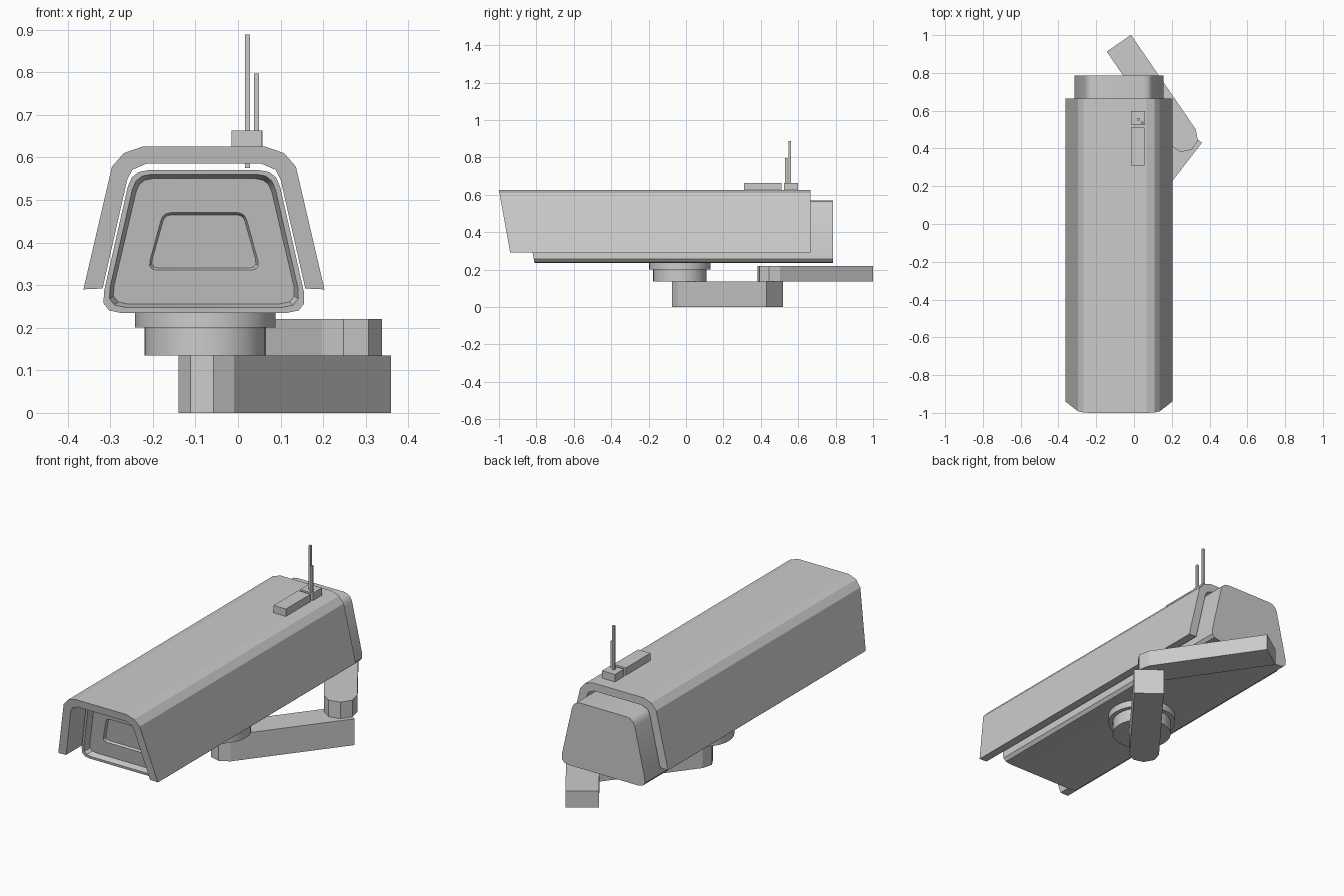
import bpy, bmesh, math
from mathutils import Vector

if "Cube" in bpy.data.objects:
    bpy.data.objects.remove(bpy.data.objects["Cube"])

CX = -0.08      # centre line of the camera housing
SLANT = 0.18    # forward lean of the front faces


def finish(name, bm, smooth=False):
    bmesh.ops.recalc_face_normals(bm, faces=bm.faces)
    me = bpy.data.meshes.new(name)
    bm.to_mesh(me)
    bm.free()
    ob = bpy.data.objects.new(name, me)
    bpy.context.collection.objects.link(ob)
    if smooth:
        bpy.ops.object.select_all(action='DESELECT')
        ob.select_set(True)
        bpy.context.view_layer.objects.active = ob
        bpy.ops.object.shade_smooth_by_angle(angle=math.radians(35))
    return ob


def loft(name, rings, smooth=False):
    """Join equal-length rings of points and cap both ends."""
    bm = bmesh.new()
    vs = [[bm.verts.new(p) for p in r] for r in rings]
    n = len(vs[0])
    for a, b in zip(vs, vs[1:]):
        for i in range(n):
            j = (i + 1) % n
            bm.faces.new((a[i], a[j], b[j], b[i]))
    bm.faces.new(vs[0])
    bm.faces.new(vs[-1])
    return finish(name, bm, smooth)


def box(name, x0, x1, y0, y1, z0, z1):
    quad = [(x0, y0), (x1, y0), (x1, y1), (x0, y1)]
    return loft(name, [[(x, y, z) for x, y in quad] for z in (z0, z1)])


def trapezoid(bottom, top, z0, z1, rb, rt, n=3):
    """Trapezoid outline with rounded corners, as (x, z) points."""
    c = [Vector(p) for p in ((CX - bottom, z0), (CX + bottom, z0),
                             (CX + top, z1), (CX - top, z1))]
    pts = []
    for i, p in enumerate(c):
        r = rb if i < 2 else rt
        a = p + (c[i - 1] - p).normalized() * r
        b = p + (c[(i + 1) % 4] - p).normalized() * r
        for k in range(n + 1):
            t = k / n
            pts.append(a * (1 - t) ** 2 + p * 2 * t * (1 - t) + b * t * t)
    return pts


def slanted(pts, y):
    return [(p[0], y - SLANT * (p[1] - 0.29), p[1]) for p in pts]


# Housing with recessed front and window
outer = trapezoid(0.246, 0.170, 0.235, 0.570, 0.05, 0.04)
rim = trapezoid(0.231, 0.160, 0.248, 0.560, 0.046, 0.036)
face = trapezoid(0.221, 0.152, 0.256, 0.550, 0.042, 0.032)
win = trapezoid(0.133, 0.096, 0.335, 0.470, 0.024, 0.018)
glass = trapezoid(0.127, 0.092, 0.340, 0.465, 0.022, 0.016)
loft("housing", [
    [(p[0], 0.785, p[1]) for p in outer],
    slanted(outer, -0.82), slanted(rim, -0.82),
    slanted(face, -0.785), slanted(win, -0.785), slanted(glass, -0.772),
], smooth=True)

# Sun hood: open shell around the top and sides
half_out = [(0.283, 0.29), (0.216, 0.578), (0.188, 0.610), (0.145, 0.625)]
half_in = [(0.238, 0.292), (0.180, 0.548), (0.168, 0.571), (0.135, 0.585)]


def mirror(half):
    return ([(CX - x, z) for x, z in half]
            + [(CX + x, z) for x, z in reversed(half)])


section = mirror(half_out) + mirror(half_in)[::-1]
bm = bmesh.new()
front = [bm.verts.new(p) for p in slanted(section, -0.94)]
back = [bm.verts.new((x, 0.665, z)) for x, z in section]
n = len(section)
for i in range(n):
    j = (i + 1) % n
    bm.faces.new((front[i], front[j], back[j], back[i]))
for ring in (front, back):
    for i in range(n // 2 - 1):
        bm.faces.new((ring[i], ring[i + 1], ring[n - 2 - i], ring[n - 1 - i]))
finish("sun_hood", bm)


# Swivel discs under the housing
def disc(name, r, z0, z1, n=32):
    a = [2 * math.pi * i / n for i in range(n)]
    loft(name, [[(-0.077 + r * math.cos(t), -0.033 + r * math.sin(t), z)
                 for t in a] for z in (z0, z1)], smooth=True)


disc("swivel_top", 0.165, 0.20, 0.24)
disc("swivel_base", 0.143, 0.135, 0.20)


# Bracket arms: faceted round end at the pivot, square at the far end
def arm(name, pivot, end, r, z0, z1):
    p, e = Vector(pivot), Vector(end)
    d = (e - p).normalized()
    s = Vector((-d.y, d.x))
    pts = [e - s * r, e + s * r]
    for k in range(5):
        t = math.pi * k / 4
        pts.append(p + s * r * math.cos(t) - d * r * math.sin(t))
    loft(name, [[(q.x, q.y, z) for q in pts] for z in (z0, z1)])


arm("lower_arm", (-0.067, -0.002), (0.302, 0.475), 0.073, 0.0, 0.135)
arm("upper_arm", (0.262, 0.458), (-0.08, 0.957), 0.078, 0.135, 0.22)

# Roof boxes and aerials
box("roof_box", -0.015, 0.055, 0.31, 0.51, 0.62, 0.663)
box("aerial_base", -0.015, 0.058, 0.525, 0.598, 0.62, 0.663)
box("long_aerial", 0.016, 0.028, 0.549, 0.561, 0.575, 0.888)
box("short_aerial", 0.037, 0.049, 0.530, 0.542, 0.62, 0.797)
